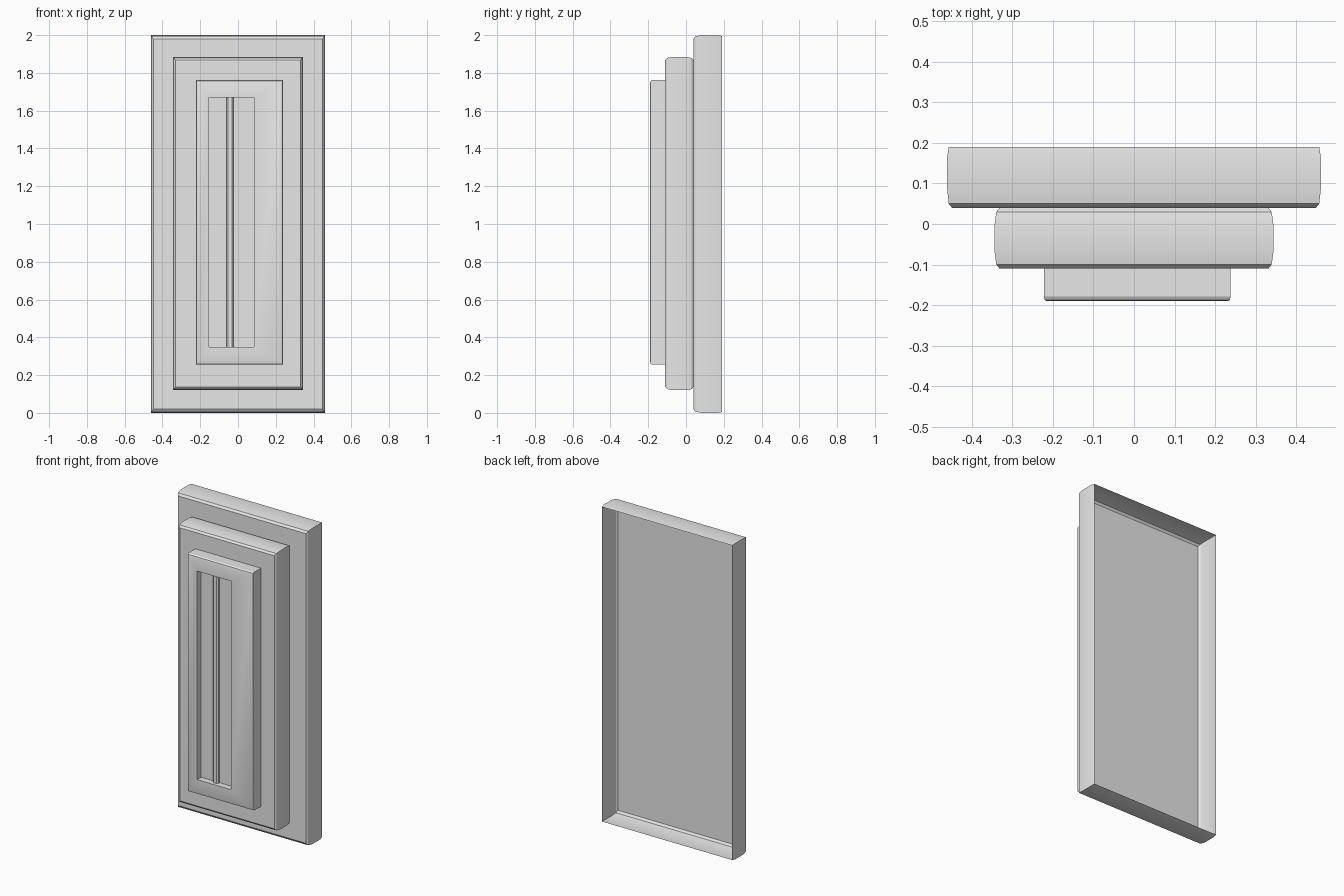
import bpy
import math

cube = bpy.data.objects.get("Cube")
if cube:
    bpy.data.objects.remove(cube, do_unlink=True)

grey = bpy.data.materials.new("plain grey")
grey.use_nodes = True
grey.diffuse_color = (0.8, 0.8, 0.8, 1)
grey.node_tree.nodes["Principled BSDF"].inputs["Base Color"].default_value = (0.8, 0.8, 0.8, 1)


def ring(rect, y, dx=0.0, dz=0.0):
    """Rectangular loop (x0, x1, z0, z1) at depth y, inset by dx and dz."""
    x0, x1, z0, z1 = rect
    return [(x0 + dx, y, z0 + dz), (x1 - dx, y, z0 + dz),
            (x1 - dx, y, z1 - dz), (x0 + dx, y, z1 - dz)]


def stepped_panel(name, rings):
    """Bridge loops from back to front, close the last one, leave the back open."""
    verts = [v for r in rings for v in r]
    faces = []
    for k in range(len(rings) - 1):
        b, f = 4 * k, 4 * (k + 1)
        for i in range(4):
            j = (i + 1) % 4
            faces.append((f + i, b + i, b + j, f + j))
    last = len(verts) - 4
    faces.append(tuple(range(last, last + 4)))
    mesh = bpy.data.meshes.new(name)
    mesh.from_pydata(verts, [], faces)
    mesh.materials.append(grey)
    obj = bpy.data.objects.new(name, mesh)
    bpy.context.collection.objects.link(obj)
    bpy.ops.object.select_all(action='DESELECT')
    obj.select_set(True)
    bpy.context.view_layer.objects.active = obj
    bpy.ops.object.shade_smooth_by_angle(angle=math.radians(25))
    return obj


# Large backing shell, hollow at the back
outer = (-0.46, 0.46, 0.0, 2.0)
stepped_panel("outer_shell", [
    ring(outer, 0.19, 0.004, 0.004), ring(outer, 0.165), ring(outer, 0.085),
    ring(outer, 0.05, 0.004, 0.006), ring(outer, 0.04, 0.012, 0.02)])

# Middle step, rounded at both ends
middle = (-0.343, 0.343, 0.12, 1.885)
stepped_panel("middle_panel", [
    ring(middle, 0.04, 0.012, 0.018), ring(middle, 0.03, 0.004, 0.006),
    ring(middle, 0.0), ring(middle, -0.07),
    ring(middle, -0.1, 0.004, 0.006), ring(middle, -0.11, 0.012, 0.018)])

# Front step with a sunken window
front = (-0.222, 0.238, 0.255, 1.763)
window = (-0.153, 0.085, 0.35, 1.67)
floor_y = -0.15
stepped_panel("front_panel", [
    ring(front, -0.108), ring(front, -0.178), ring(front, -0.187, 0.002, 0.005),
    ring(front, -0.19, 0.007, 0.016), ring(window, -0.19), ring(window, floor_y)])

# Slim upright bar inside the window
bar = (-0.06, -0.024, 0.35, 1.67)
stepped_panel("window_bar", [
    ring(bar, floor_y), ring(bar, floor_y - 0.012), ring(bar, floor_y - 0.02, 0.008)])
